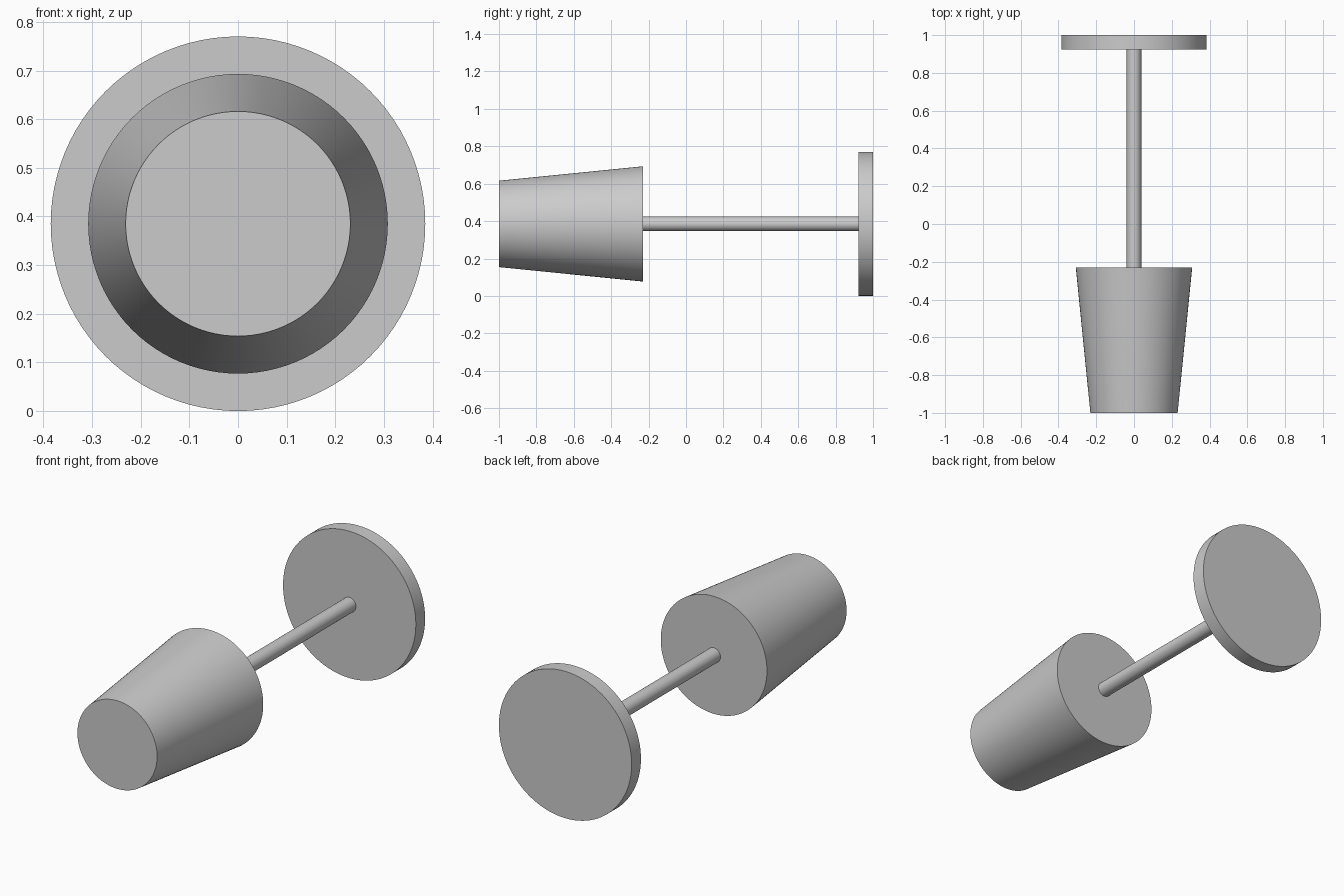
import bpy
import math

cube = bpy.data.objects.get("Cube")
if cube:
    bpy.data.objects.remove(cube, do_unlink=True)

# Single plain grey for every part
grey = bpy.data.materials.new("plain_grey")
grey.use_nodes = True
colour = (0.6, 0.6, 0.6, 1)
grey.diffuse_color = colour
grey.node_tree.nodes["Principled BSDF"].inputs["Base Color"].default_value = colour

AXIS_HEIGHT = 0.385


def turned_part(name, front, back, front_radius, back_radius, sides=96):
    """Round part lying along the y axis, from front to back."""
    bpy.ops.mesh.primitive_cone_add(
        vertices=sides, radius1=front_radius, radius2=back_radius,
        depth=back - front, location=(0, (front + back) / 2, AXIS_HEIGHT),
        rotation=(-math.pi / 2, 0, 0))
    part = bpy.context.object
    part.name = name
    part.data.materials.append(grey)
    bpy.ops.object.shade_smooth_by_angle(angle=math.radians(30))
    return part


# Tapered solid body, thin rod and round end disc
turned_part("tapered_body", -1, -0.231, 0.231, 0.308)
turned_part("rod", -0.231, 0.923, 0.0385, 0.0385, sides=48)
turned_part("end_disc", 0.923, 1, 0.385, 0.385)
